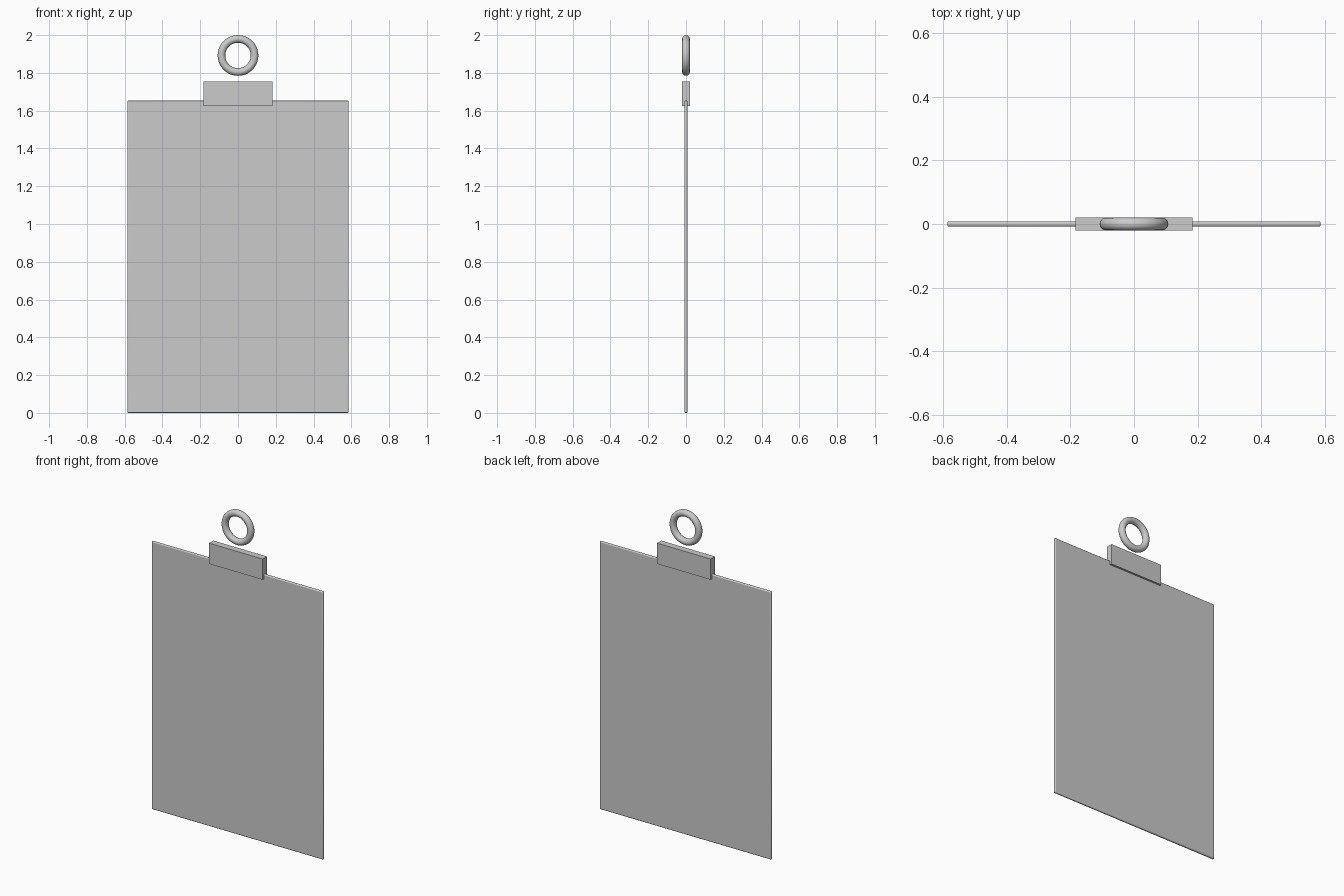
import bpy
from math import radians

if "Cube" in bpy.data.objects:
    bpy.data.objects.remove(bpy.data.objects["Cube"])


def box(name, size, center_z, bevel=0.0):
    bpy.ops.mesh.primitive_cube_add(size=1, location=(0, 0, center_z))
    ob = bpy.context.object
    ob.name = name
    ob.scale = size
    bpy.ops.object.transform_apply(location=False, rotation=False, scale=True)
    if bevel:
        mod = ob.modifiers.new("rounded_edges", 'BEVEL')
        mod.width = bevel
        mod.segments = 4
        bpy.ops.object.shade_smooth_by_angle(angle=radians(40))
    return ob


# Thin board with softly rounded edges
box("board", (1.172, 0.016, 1.653), 1.653 / 2, 0.006)

# Clip block gripping the top edge
box("clip", (0.366, 0.041, 0.128), 1.69)

# Hanging ring floating above the clip
bpy.ops.mesh.primitive_torus_add(
    major_radius=0.0875, minor_radius=0.0202, major_segments=48, minor_segments=16,
    location=(0, 0, 1.8923), rotation=(radians(90), 0, 0))
bpy.context.object.name = "hanging_ring"
bpy.ops.object.shade_smooth_by_angle(angle=radians(40))
